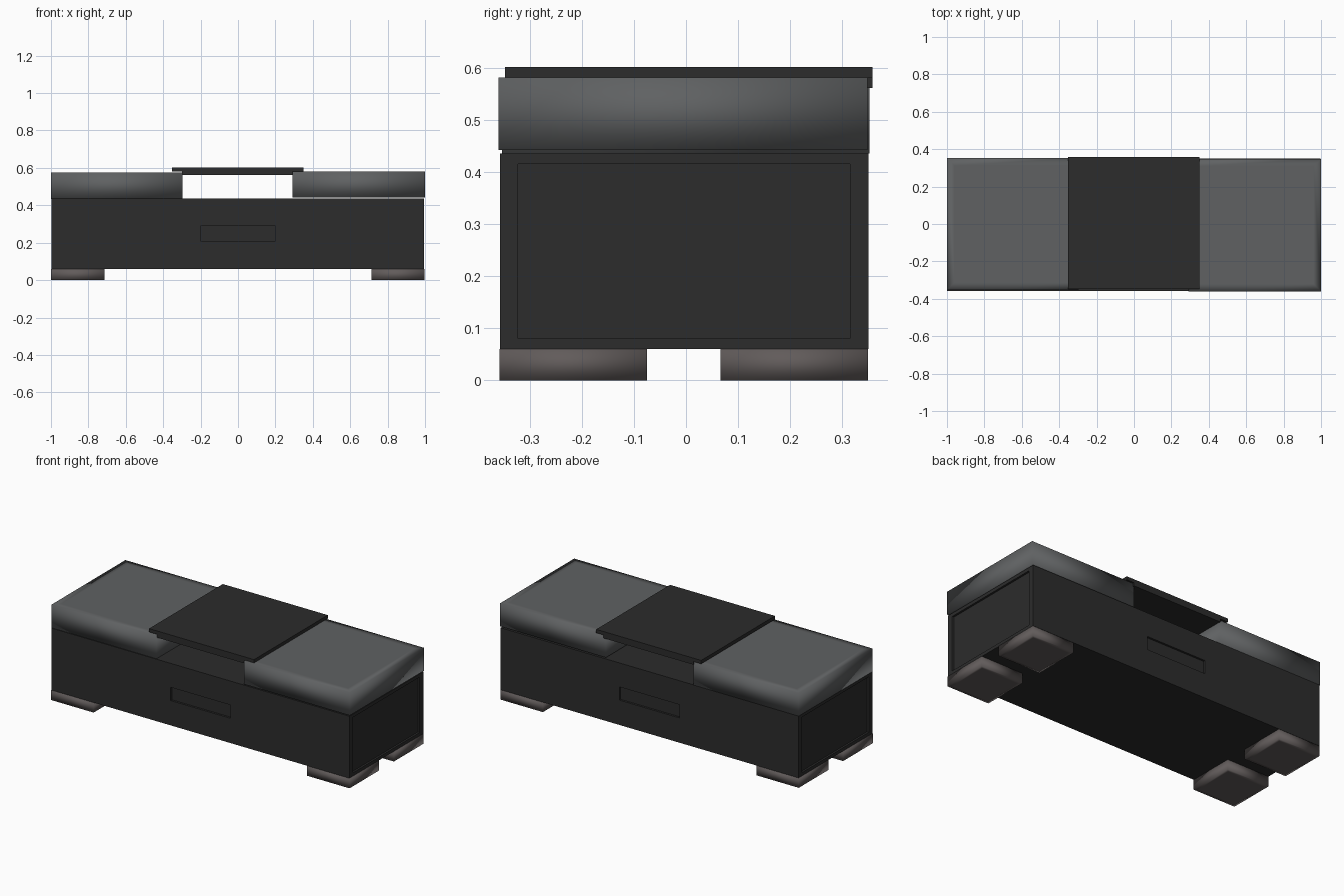
import bpy, bmesh
from mathutils import Vector

if "Cube" in bpy.data.objects:
    bpy.data.objects.remove(bpy.data.objects["Cube"])


def material(name, color):
    m = bpy.data.materials.new(name)
    m.diffuse_color = (*color, 1)
    m.use_nodes = True
    m.node_tree.nodes["Principled BSDF"].inputs["Base Color"].default_value = m.diffuse_color
    return m


BLACK = material("black_lacquer", (0.025, 0.025, 0.025))
GREY = material("grey_cushion", (0.115, 0.12, 0.123))
BROWN = material("brown_grey", (0.12, 0.105, 0.103))


def box_mesh(lo, hi):
    bm = bmesh.new()
    bmesh.ops.create_cube(bm, size=1)
    for v in bm.verts:
        v.co = Vector([lo[i] if v.co[i] < 0 else hi[i] for i in range(3)])
    return bm


def finish(name, bm, mat):
    bmesh.ops.recalc_face_normals(bm, faces=bm.faces)
    me = bpy.data.meshes.new(name)
    bm.to_mesh(me)
    bm.free()
    me.materials.append(mat)
    ob = bpy.data.objects.new(name, me)
    bpy.context.collection.objects.link(ob)
    return ob


def face_towards(bm, n):
    bm.normal_update()
    return max(bm.faces, key=lambda f: (f.normal.dot(n), f.calc_center_median().dot(n)))


def recess(bm, n, lo, hi, depth):
    """Sink a rectangle (lo..hi across the face and in z) into the face pointing along n."""
    n = Vector(n)
    face = face_towards(bm, n)
    bmesh.ops.inset_region(bm, faces=[face], thickness=0.02, use_even_offset=True)
    across = 0 if abs(n.y) > 0.5 else 1
    c = face.calc_center_median()
    for v in face.verts:
        v.co[across] = lo[0] if v.co[across] < c[across] else hi[0]
        v.co.z = lo[1] if v.co.z < c.z else hi[1]
    inner = bmesh.ops.extrude_discrete_faces(bm, faces=[face])["faces"][0]
    bmesh.ops.translate(bm, verts=inner.verts, vec=-n * depth)


def soft_pad(name, lo, hi, rim, mat):
    """Square-edged pad whose smooth shading is confined to a rim above and below."""
    bm = box_mesh(lo, hi)
    for z in (-1, 1):
        f = face_towards(bm, Vector((0, 0, z)))
        bmesh.ops.inset_region(bm, faces=[f], thickness=rim, use_even_offset=True)
    for f in bm.faces:
        f.smooth = True
    return finish(name, bm, mat)


# Cabinet body with sunken handles (front, back) and sunken end panels
body = box_mesh((-0.998, -0.357, 0.06), (0.995, 0.35, 0.435))
for s in (-1, 1):
    recess(body, (0, s, 0), (-0.2, 0.21), (0.2, 0.29), 0.012)
    recess(body, (s, 0, 0), (-0.322, 0.08), (0.315, 0.415), 0.012)
finish("cabinet_body", body, BLACK)

# Seat cushions, the right one sitting slightly higher
soft_pad("left_cushion", (-1.0, -0.353, 0.435), (-0.298, 0.352, 0.575), 0.04, GREY)
soft_pad("right_cushion", (0.292, -0.36, 0.442), (1.0, 0.348, 0.581), 0.04, GREY)

# Tray bridging the cushions: wide top plate and narrower plate below
finish("tray_top", box_mesh((-0.352, -0.347, 0.58), (0.35, 0.358, 0.601)), BLACK)
finish("tray_base", box_mesh((-0.3, -0.347, 0.561), (0.3, 0.358, 0.58)), BLACK)

# Four flat square feet
for xn, x in (("left", -0.999), ("right", 0.713)):
    for yn, y in (("front", -0.358), ("back", 0.066)):
        soft_pad(f"{yn}_{xn}_foot", (x, y, 0), (x + 0.284, y + 0.283, 0.06), 0.02, BROWN)
